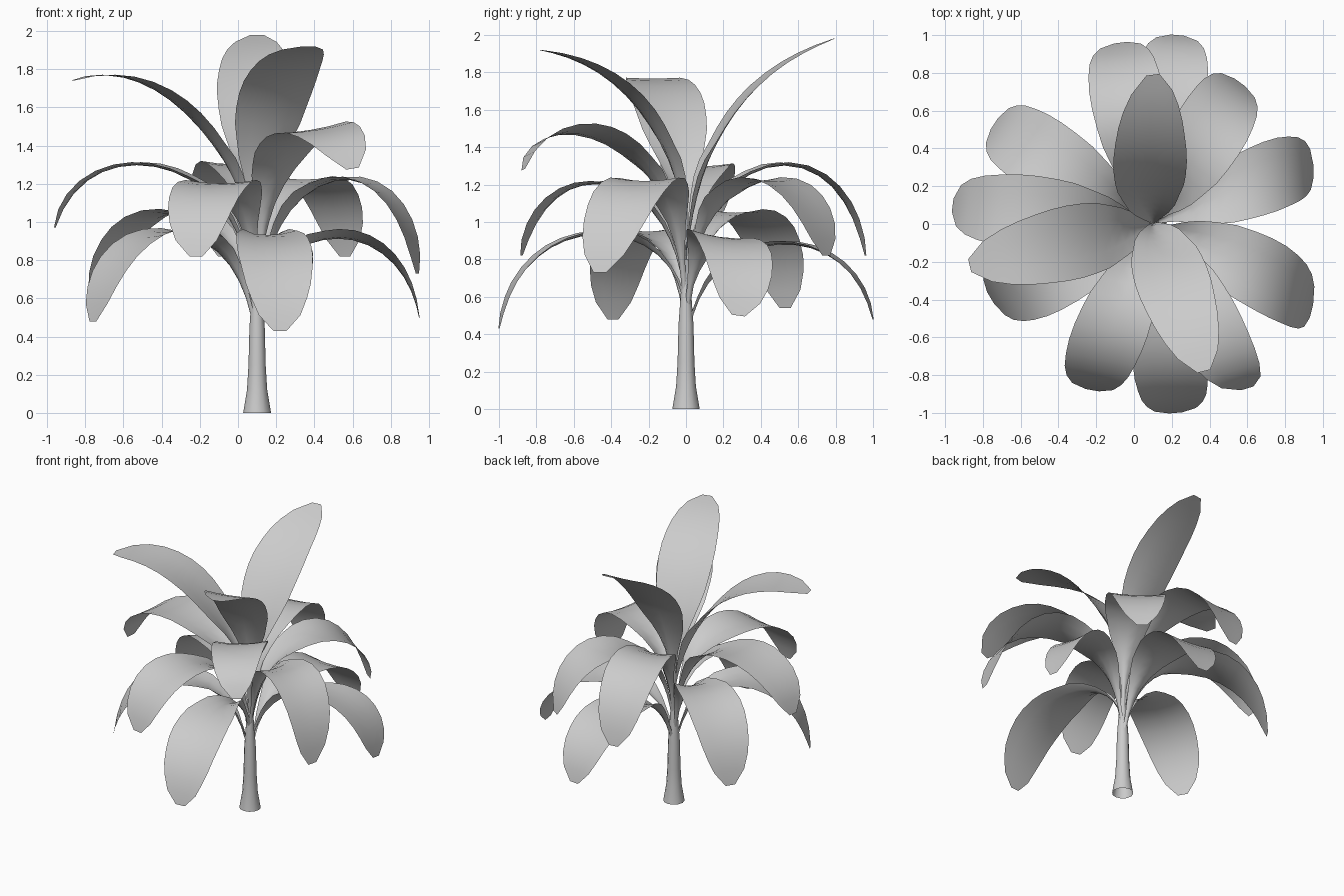
import bpy, bmesh, math
from mathutils import Vector

cube = bpy.data.objects.get("Cube")
if cube:
    bpy.data.objects.remove(cube)

grey = bpy.data.materials.new("plain_grey")
grey.use_nodes = True
COLOUR = (0.6, 0.6, 0.6, 1)
grey.diffuse_color = COLOUR
grey.node_tree.nodes["Principled BSDF"].inputs["Base Color"].default_value = COLOUR

CENTRE = Vector((0.1, 0, 0))


def finish(name, bm, angle):
    mesh = bpy.data.meshes.new(name)
    bm.to_mesh(mesh)
    bm.free()
    mesh.materials.append(grey)
    obj = bpy.data.objects.new(name, mesh)
    bpy.context.collection.objects.link(obj)
    bpy.ops.object.select_all(action='DESELECT')
    obj.select_set(True)
    bpy.context.view_layer.objects.active = obj
    bpy.ops.object.shade_smooth_by_angle(angle=math.radians(angle))


def lerp_profile(profile, t):
    for (a, va), (b, vb) in zip(profile, profile[1:]):
        if t <= b:
            return va + (vb - va) * (t - a) / (b - a)
    return profile[-1][1]


# Trunk: flared foot, open underneath, tapering to the crown
def trunk():
    bm = bmesh.new()
    rings, sides = [], 12
    for z, r in [(0, .073), (.12, .053), (.25, .045), (.45, .04), (.62, .028), (.8, .015)]:
        rings.append([bm.verts.new(CENTRE + Vector((r * math.cos(a), r * math.sin(a), z)))
                      for a in (math.tau * i / sides for i in range(sides))])
    for lo, hi in zip(rings, rings[1:]):
        for i in range(sides):
            j = (i + 1) % sides
            bm.faces.new((lo[i], lo[j], hi[j], hi[i]))
    bm.faces.new(rings[-1])
    finish("trunk", bm, 50)


# Leaf: half-width along its length, with a channelled stalk
WIDTH = [(0, .018), (.14, .022), (.25, .06), (.37, .125), (.5, .178), (.6, .197), (.7, .195),
         (.8, .176), (.88, .146), (.94, .108), (.98, .068), (1, .035)]
FOLD = [(0, .9), (.25, .6), (.45, .12), (1, 0)]
STEPS = 16


# The blade bends along its heading; the spine drifts sideways to reach the tip,
# belly sets how early that drift happens, roll tilts the blade across
def leaf(name, tip_x, tip_y, spine, heading, belly=None, roll=0):
    reach = Vector((tip_x, tip_y, 0)) - CENTRE
    turn = math.radians(heading)
    out = Vector((math.cos(turn), math.sin(turn), 0))
    side = Vector((-out.y, out.x, 0))
    forward, lateral = reach.dot(out), reach.dot(side)
    drift = [r for r, z in spine]
    if belly is not None:
        drift[2] = belly
    ctrl = [out * (r * forward) + side * (d * lateral) + CENTRE + Vector((0, 0, z))
            for (r, z), d in zip(spine, drift)]
    across = (side + Vector((0, 0, roll))).normalized()

    def at(t):
        u = 1 - t
        return (ctrl[0] * u ** 3 + ctrl[1] * 3 * u * u * t
                + ctrl[2] * 3 * u * t * t + ctrl[3] * t ** 3)

    # even spacing along the arc
    fine = [at(i / 200) for i in range(201)]
    lengths = [0]
    for a, b in zip(fine, fine[1:]):
        lengths.append(lengths[-1] + (b - a).length)
    bm = bmesh.new()
    rows = []
    for k in range(STEPS + 1):
        s = k / STEPS
        i = min(range(201), key=lambda n: abs(lengths[n] - s * lengths[-1]))
        along = (fine[min(i + 1, 200)] - fine[max(i - 1, 0)]).normalized()
        up = along.cross(across).normalized()
        w, fold = lerp_profile(WIDTH, s), lerp_profile(FOLD, s)
        spread = w / math.sqrt(1 + fold * fold)
        rows.append([bm.verts.new(fine[i] + across * (spread * v) + up * (spread * fold * v * v))
                     for v in (-1, -.5, 0, .5, 1)])
    for a, b in zip(rows, rows[1:]):
        for i in range(4):
            bm.faces.new((a[i], b[i], b[i + 1], a[i + 1]))
    bm.normal_update()
    if sum(f.normal.z for f in bm.faces) < 0:
        bmesh.ops.reverse_faces(bm, faces=bm.faces)
    finish(name, bm, 80)


# Drooping leaf: arches through a peak height and falls to its tip
def drooping(name, x, y, base, peak, tip, heading, belly=None, roll=0):
    h = (peak - (base + tip) / 8) / .75
    leaf(name, x, y, [(.02, base), (.12, h), (.9, h), (1, tip)], heading, belly, roll)


trunk()

# Upright crown leaves
leaf("crown_leaf_back", .1, .79, [(0, .75), (.06, 1.4), (.39, 1.8), (1, 1.98)], 97, 0)
leaf("crown_leaf_front", .37, -.78, [(0, .75), (0, 1.45), (.39, 1.85), (1, 1.92)], -76)
leaf("crown_leaf_right", -.87, -.22, [(0, .75), (.05, 1.35), (.5, 1.9), (1, 1.74)], 193)

# Middle tier
drooping("mid_leaf_front_left", .6, -.87, .7, 1.46, 1.28, -73, .65, .16)
drooping("mid_leaf_front_right", -.22, -.88, .65, 1.2, .82, -100, 1.15)
drooping("mid_leaf_right", -.96, .1, .65, 1.29, .97, 173)
drooping("mid_leaf_left", .94, -.46, .6, 1.22, .73, -14, .45)
drooping("mid_leaf_back_left", .56, .75, .62, 1.22, .82, 54)
drooping("mid_leaf_back_right", -.07, .96, .65, 1.3, .82, 97, 1.6)

# Lower tier
drooping("low_leaf_front", .22, -1, .6, .93, .43, -85, 1)
drooping("low_leaf_left", .95, .28, .5, .92, .5, 1, 1.3, -.14)
drooping("low_leaf_back", .23, 1, .42, .88, .48, 85)
drooping("low_leaf_back_right", -.74, .53, .5, 1.05, .54, 147)
drooping("low_leaf_front_right", -.76, -.39, .42, .95, .48, 211, .5)
